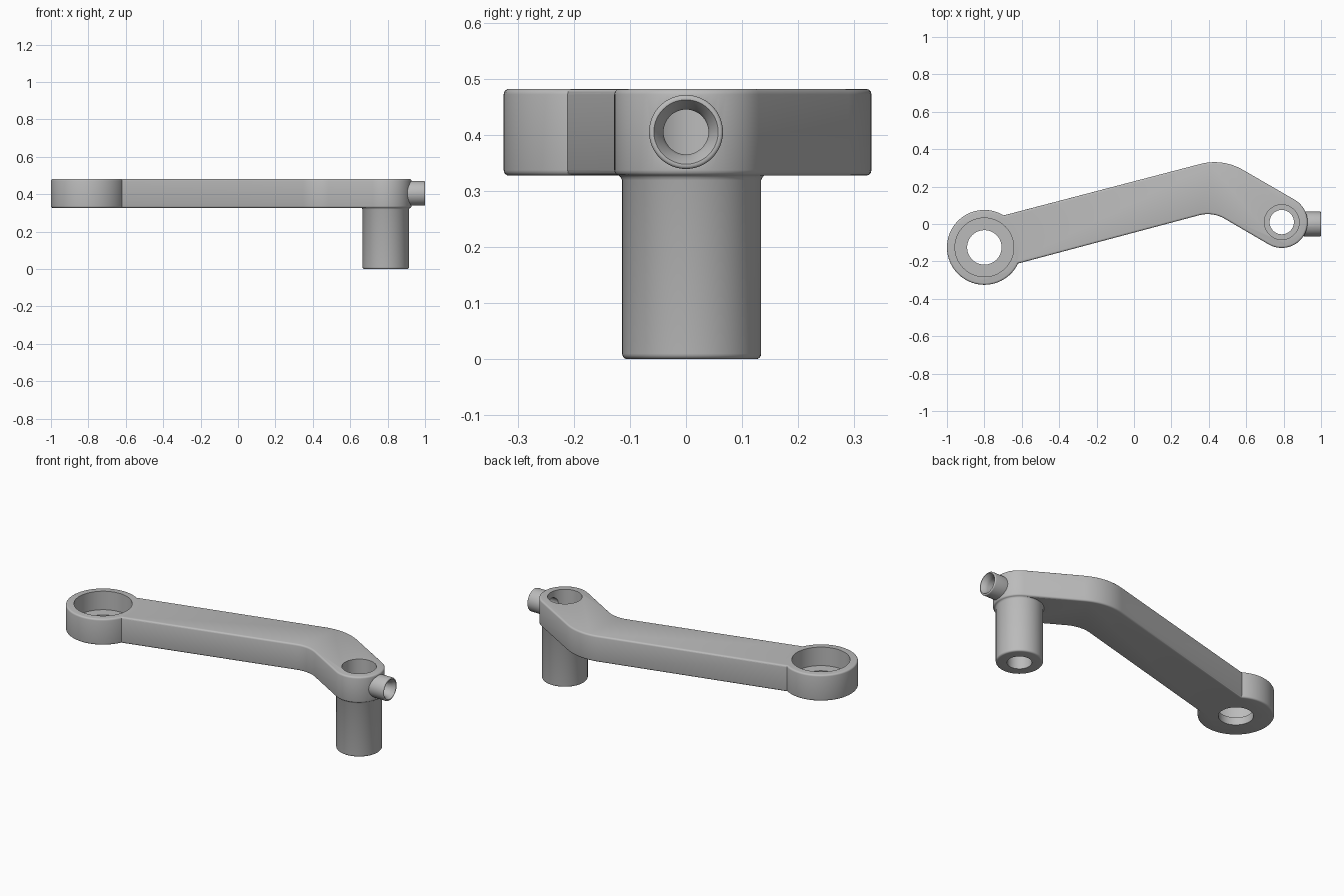
import bpy, bmesh, math
from mathutils import Vector, Matrix

cube = bpy.data.objects.get("Cube")
if cube:
    bpy.data.objects.remove(cube)

metal = bpy.data.materials.new("grey_metal")
metal.use_nodes = True
metal.diffuse_color = (0.5, 0.5, 0.5, 1)
metal.node_tree.nodes["Principled BSDF"].inputs["Base Color"].default_value = (0.5, 0.5, 0.5, 1)

BOTTOM, TOP, EDGE = 0.327, 0.482, 0.01
HUB = Vector((-0.8, -0.125))
PIN = Vector((0.79, 0.01))


def finish(bm, name):
    bmesh.ops.recalc_face_normals(bm, faces=bm.faces)
    mesh = bpy.data.meshes.new(name)
    bm.to_mesh(mesh)
    bm.free()
    mesh.materials.append(metal)
    obj = bpy.data.objects.new(name, mesh)
    bpy.context.collection.objects.link(obj)
    return obj


def lathe(name, profile, matrix, steps=64):
    """Closed solid of revolution from (radius, height) points, round local z."""
    bm = bmesh.new()
    rings = [[bm.verts.new(matrix @ Vector((r * math.cos(a), r * math.sin(a), z)))
              for a in (math.tau * i / steps for i in range(steps))] for r, z in profile]
    for low, high in zip(rings, rings[1:]):
        for i in range(steps):
            j = (i + 1) % steps
            bm.faces.new((low[i], low[j], high[j], high[i]))
    bm.faces.new(rings[0])
    bm.faces.new(rings[-1])
    return finish(bm, name)


def rounded(r, z, up, size=EDGE, steps=4):
    """Rounded rim of a solid, listed from low to high."""
    pts = [(r - size + size * math.cos(a), z + up * size * (math.sin(a) - 1))
           for a in (math.pi / 2 * i / steps for i in range(steps + 1))]
    return pts if up > 0 else pts[::-1]


def fillet(before, corner, after, radius, steps=12):
    """Arc that rounds a corner of the outline."""
    u, v = (before - corner).normalized(), (after - corner).normalized()
    half = u.angle(v) / 2
    mid = corner + (u + v).normalized() * radius / math.sin(half)
    start = corner + u * radius / math.tan(half) - mid
    end = corner + v * radius / math.tan(half) - mid
    return [mid + start.lerp(end, i / steps).normalized() * radius for i in range(steps + 1)]


def combine(target, other, operation):
    mod = target.modifiers.new("combine", "BOOLEAN")
    mod.object, mod.operation, mod.solver = other, operation, "EXACT"
    bpy.ops.object.select_all(action="DESELECT")
    target.select_set(True)
    bpy.context.view_layer.objects.active = target
    bpy.ops.object.modifier_apply(modifier=mod.name)
    bpy.data.objects.remove(other)


# Bent arm with a round end over the pin
arc = [PIN + 0.138 * Vector((math.cos(a), math.sin(a)))
       for a in (math.radians(-120 + 180 * i / 32) for i in range(33))]
root_low, root_high = Vector((-0.72, -0.238)), Vector((-0.72, 0.04))
outline = [root_low] + fillet(root_low, Vector((0.42, 0.066)), arc[0], 0.18)
outline += arc + fillet(arc[-1], Vector((0.474, 0.352)), root_high, 0.3) + [root_high]
bm = bmesh.new()
base = bm.faces.new([bm.verts.new((p.x, p.y, BOTTOM)) for p in outline])
up = bmesh.ops.extrude_face_region(bm, geom=[base])
bmesh.ops.translate(bm, verts=[g for g in up["geom"] if isinstance(g, bmesh.types.BMVert)],
                    vec=(0, 0, TOP - BOTTOM))
rims = [e for e in bm.edges if abs(e.verts[0].co.z - e.verts[1].co.z) < 1e-5]
bmesh.ops.bevel(bm, geom=rims, offset=EDGE, segments=3, profile=0.5, affect="EDGES")
lever = finish(bm, "lever_arm")

at_hub = Matrix.Translation((HUB.x, HUB.y, 0))
at_pin = Matrix.Translation((PIN.x, PIN.y, 0))
at_port = Matrix.Translation((0, 0, 0.405)) @ Matrix.Rotation(math.pi / 2, 4, "Y")

# Round hub, hollow pin and side port
hub = lathe("hub", rounded(0.2, BOTTOM, -1) + rounded(0.2, TOP, 1), at_hub, 96)
pin = lathe("pin", rounded(0.124, 0, -1) + [(0.124, BOTTOM - 0.008), (0.127, BOTTOM - 0.002),
            (0.131, BOTTOM + 0.002), (0.12, 0.4)], at_pin)
port = lathe("side_port", [(0.064, 0.86), (0.066, 0.925)] + rounded(0.066, 1, 1, 0.006), at_port, 48)
for part in (hub, pin, port):
    combine(lever, part, "UNION")

# Stepped bores and the flared port bore
hub_bore = lathe("hub_bore", [(0.092, 0.2), (0.092, 0.372), (0.157, 0.372), (0.157, 0.6)], at_hub, 96)
pin_bore = lathe("pin_bore", [(0.065, -0.1), (0.065, 0.3), (0.093, 0.3), (0.093, 0.6)], at_pin)
port_bore = lathe("port_bore", [(0.04, 0.8), (0.04, 0.965), (0.044, 0.98), (0.058, 1.001),
                  (0.058, 1.1)], at_port, 48)
for bore in (hub_bore, pin_bore, port_bore):
    combine(lever, bore, "DIFFERENCE")

bpy.ops.object.shade_smooth_by_angle(angle=math.radians(35))
